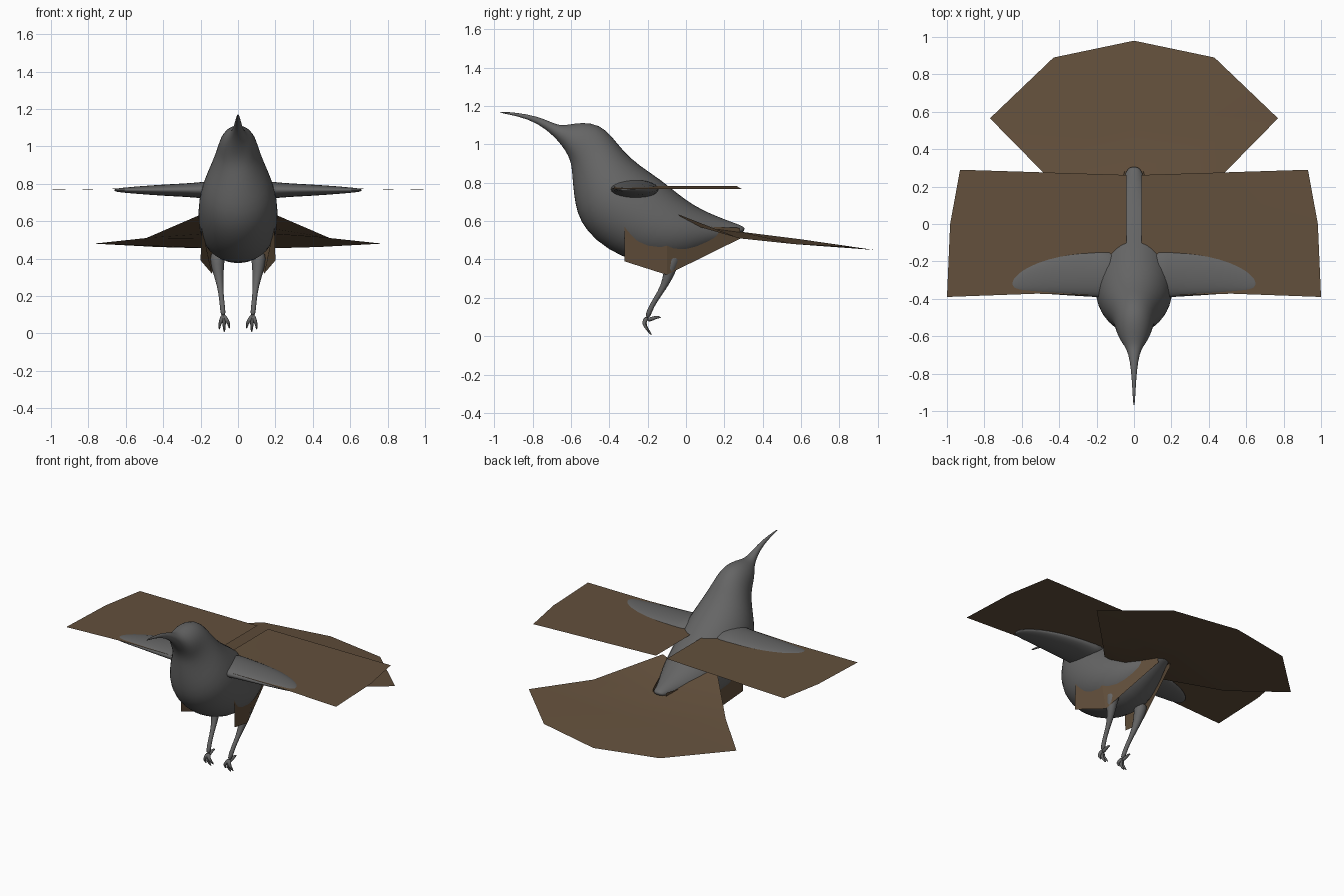
import bpy, math
from mathutils import Vector as V

if "Cube" in bpy.data.objects:
    bpy.data.objects.remove(bpy.data.objects["Cube"])


def material(name, rgb):
    m = bpy.data.materials.new(name)
    m.diffuse_color = (*rgb, 1)
    m.use_nodes = True
    m.node_tree.nodes["Principled BSDF"].inputs["Base Color"].default_value = m.diffuse_color
    return m


GREY = material("grey plumage", (0.13, 0.13, 0.13))
BROWN = material("brown feather", (0.125, 0.08, 0.045))


def make(name, verts, faces, mat, smooth=True):
    me = bpy.data.meshes.new(name)
    me.from_pydata([tuple(v) for v in verts], [], faces)
    me.materials.append(mat)
    me.polygons.foreach_set("use_smooth", [smooth] * len(me.polygons))
    ob = bpy.data.objects.new(name, me)
    bpy.context.collection.objects.link(ob)
    return ob


def loft(name, sections, n, subdiv=1, mirror=False):
    """Skin elliptical rings given as (centre, half axis u, half axis v)."""
    verts, faces = [], []
    for c, u, v in sections:
        for i in range(n):
            a = 2 * math.pi * i / n
            verts.append(V(c) + V(u) * math.cos(a) + V(v) * math.sin(a))
    for s in range(len(sections) - 1):
        for i in range(n):
            j = (i + 1) % n
            faces.append((s * n + i, s * n + j, s * n + n + j, s * n + n + i))
    last = (len(sections) - 1) * n
    faces += [tuple(reversed(range(n))), tuple(range(last, last + n))]
    # outward normals
    a, b = V(sections[0][0]), V(sections[-1][0])
    if V(sections[0][1]).cross(V(sections[0][2])).dot(b - a) < 0:
        faces = [tuple(reversed(f)) for f in faces]
    ob = make(name, verts, faces, GREY)
    if mirror:
        m = ob.modifiers.new("mirror", 'MIRROR')
        m.use_mirror_merge = False
    if subdiv:
        ob.modifiers.new("smooth", 'SUBSURF').levels = subdiv
        ob.modifiers["smooth"].render_levels = subdiv
    return ob


def tube(name, path, radii):
    """Tapered limb along a path, mirrored to both sides."""
    pts, secs = [V(p) for p in path], []
    for i, p in enumerate(pts):
        t = pts[min(i + 1, len(pts) - 1)] - pts[max(i - 1, 0)]
        v = t.cross(V((1, 0, 0))).normalized()
        u = v.cross(t).normalized()
        secs.append((p, u * radii[i], v * radii[i]))
    return loft(name, secs, 8, 1, True)


# Body, head and bill: top y, top z, bottom y, bottom z, half width
BODY = [(-.975, 1.172, -.975, 1.165, .004), (-.88, 1.166, -.875, 1.148, .009),
        (-.78, 1.148, -.77, 1.11, .016), (-.70, 1.115, -.685, 1.04, .03),
        (-.66, 1.10, -.645, .99, .05), (-.62, 1.102, -.615, .945, .078),
        (-.54, 1.118, -.60, .90, .097), (-.45, 1.105, -.595, .86, .108),
        (-.385, 1.045, -.59, .78, .13), (-.325, .965, -.58, .69, .17),
        (-.24, .89, -.555, .595, .205), (-.13, .82, -.475, .495, .217),
        (-.03, .735, -.34, .41, .212), (.05, .68, -.2, .372, .195),
        (.12, .645, -.05, .372, .155), (.19, .615, .08, .43, .105),
        (.25, .592, .2, .49, .062), (.295, .575, .27, .53, .042),
        (.31, .56, .295, .54, .025)]
loft("body", [((0, (ty + by) / 2, (tz + bz) / 2), (w, 0, 0),
               (0, (ty - by) / 2, (tz - bz) / 2)) for ty, tz, by, bz, w in BODY], 20)

# Fleshy wing arms: x, front y, back y, half height
ARM = [(.08, -.41, -.13, .06), (.18, -.395, -.14, .045), (.28, -.39, -.143, .037),
       (.40, -.382, -.16, .031), (.52, -.373, -.195, .022), (.60, -.368, -.235, .015),
       (.645, -.36, -.275, .01), (.662, -.34, -.305, .005)]
loft("wing_arm", [((x, (f + b) / 2, .766), (0, (b - f) / 2, 0), (0, 0, h))
                  for x, f, b, h in ARM], 14, 1, True)

# Legs and curled toes
tube("leg", [(.11, -.06, .44), (.11, -.08, .36), (.10, -.10, .29), (.092, -.135, .225),
             (.085, -.18, .16), (.078, -.205, .09)],
     [.05, .038, .024, .015, .014, .017])
for i, (dx, dy, dz) in enumerate([(-.032, 0, .02), (-.005, .012, 0), (.022, 0, .015)]):
    tube(f"front_toe_{i + 1}",
         [(.078, -.20, .10), (.078 + dx * .5, -.222, .072),
          (.078 + dx * .9, -.215 + dy, .036 + dz), (.078 + dx, -.19 + dy, .004 + dz)],
         [.014, .012, .009, .003])
tube("back_toe", [(.078, -.205, .085), (.08, -.175, .09), (.08, -.15, .102), (.08, -.13, .096)],
     [.013, .011, .009, .003])

# Feather sheets on each side; the left ones keep the winding of the right
for side, s in (("right", 1), ("left", -1)):
    verts = []
    for x0, x1, y0, y1 in ((.04, 1.0, -.385, -.39), (.04, .983, -.04, 0), (.04, .93, .262, .29)):
        for t in (0, .5, 1):
            x = x0 + (x1 - x0) * t
            y = y0 + (y1 - y0) * t + (.015 if y0 < -.3 and t == .5 else 0)
            verts.append((s * x, y, .784 - .016 * t))
    quads = [(r * 3 + c, r * 3 + c + 1, r * 3 + c + 4, r * 3 + c + 3)
             for r in range(2) for c in range(2)]
    make(side + "_wing_feathers", verts, quads, BROWN)

    # Flank feathers hanging below the belly
    make(side + "_flank_feathers",
         [(s * .195, -.32, .58), (s * .19, -.1, .58), (s * .05, .28, .565),
          (s * .045, .285, .51), (s * .14, -.1, .32), (s * .2, -.32, .39)],
         [(0, 5, 4, 1), (1, 4, 3, 2)], BROWN, False)

# Fanned tail, gently ridged along the middle
tail = [(0, .0, .59), (0, .28, .545), (0, .60, .505), (0, .98, .45)]
for s in (1, -1):
    tail += [(s * .2, -.04, .635), (s * .49, .28, .51), (s * .77, .565, .48), (s * .43, .89, .462)]
faces = [(0, 4, 5, 1), (1, 5, 6, 2), (2, 6, 7, 3)]
faces += [tuple(reversed([v if v < 4 else v + 4 for v in f])) for f in faces]
make("tail_feathers", tail, faces, BROWN)
